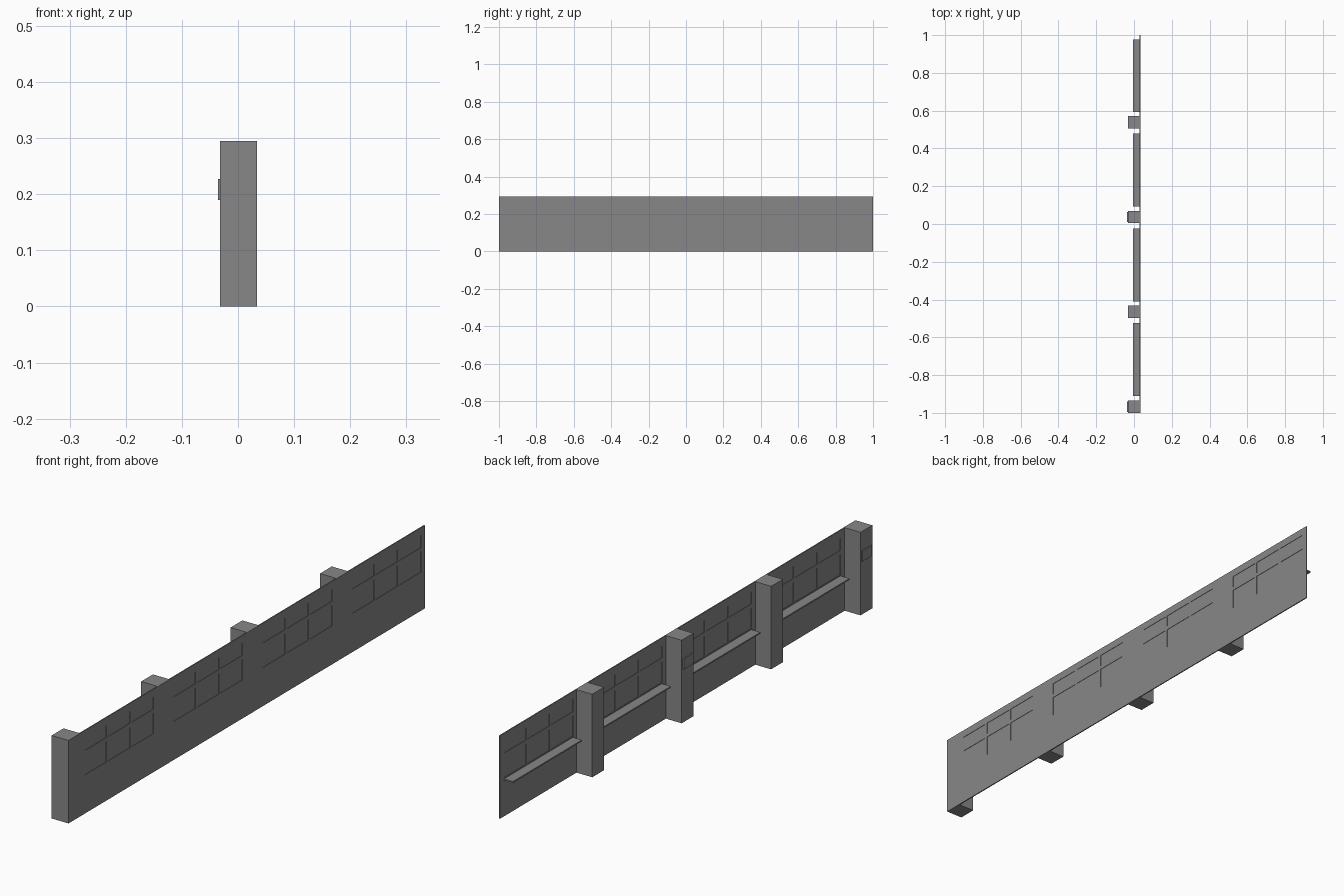
import bpy, bmesh
from mathutils import Vector

cube = bpy.data.objects.get("Cube")
if cube:
    bpy.data.objects.remove(cube, do_unlink=True)

HEIGHT = 0.295
WALL_BACK, WALL_FRONT = 0.030, 0.034
BAY_STARTS = [-0.91, -0.41, 0.093, 0.592]
PANE, BAR = 0.122, 0.010
BAY = 3 * PANE + 2 * BAR
PANE_ROWS = [(0.137, 0.210), (0.224, 0.267)]
RECESS = 0.0014

grey = bpy.data.materials.new("concrete_grey")
grey.use_nodes = True
colour = (0.245, 0.245, 0.245, 1)
grey.diffuse_color = colour
grey.node_tree.nodes["Principled BSDF"].inputs["Base Color"].default_value = colour


def add_object(name, bm):
    bmesh.ops.recalc_face_normals(bm, faces=bm.faces)
    mesh = bpy.data.meshes.new(name)
    bm.to_mesh(mesh)
    bm.free()
    mesh.materials.append(grey)
    obj = bpy.data.objects.new(name, mesh)
    bpy.context.collection.objects.link(obj)
    return obj


def box(name, low, high):
    low, high = Vector(low), Vector(high)
    bm = bmesh.new()
    bmesh.ops.create_cube(bm, size=1)
    bmesh.ops.scale(bm, vec=high - low, verts=bm.verts)
    bmesh.ops.translate(bm, vec=(low + high) / 2, verts=bm.verts)
    return add_object(name, bm)


# Long thin wall: a grid sheet with the window panes pushed in
panes_y = [(s + i * (PANE + BAR), s + i * (PANE + BAR) + PANE)
           for s in BAY_STARTS for i in range(3)]
ys = [-1.0] + [y for pane in panes_y for y in pane] + [1.0]
zs = [0.0] + [z for row in PANE_ROWS for z in row] + [HEIGHT]
half = (WALL_FRONT - WALL_BACK) / 2

bm = bmesh.new()
grid = [[bm.verts.new((half, y, z)) for z in zs] for y in ys]
panes = []
for i in range(len(ys) - 1):
    for j in range(len(zs) - 1):
        face = bm.faces.new((grid[i][j], grid[i + 1][j],
                             grid[i + 1][j + 1], grid[i][j + 1]))
        if i % 2 and j % 2:
            panes.append(face)
pushed = bmesh.ops.extrude_discrete_faces(bm, faces=panes)["faces"]
bmesh.ops.translate(bm, vec=(-RECESS, 0, 0),
                    verts=[v for f in pushed for v in f.verts])

# Matching back side, joined around the rim
copy = bmesh.ops.duplicate(bm, geom=bm.verts[:] + bm.edges[:] + bm.faces[:])["geom"]
back_verts = [g for g in copy if isinstance(g, bmesh.types.BMVert)]
back_faces = [g for g in copy if isinstance(g, bmesh.types.BMFace)]
bmesh.ops.scale(bm, vec=(-1, 1, 1), verts=back_verts)
bmesh.ops.reverse_faces(bm, faces=back_faces)
bmesh.ops.bridge_loops(bm, edges=[e for e in bm.edges if e.is_boundary])
bmesh.ops.translate(bm, vec=(WALL_BACK + half, 0, 0), verts=bm.verts)
add_object("window_wall", bm)

# Posts, with a small plate on every second one, and a sill under each window
for i, start in enumerate(BAY_STARTS):
    y0 = -1 + i * 0.502
    y1 = y0 + 0.066
    box(f"post_{i + 1}", (-0.032, y0, 0), (WALL_BACK, y1, HEIGHT))
    if i % 2 == 0:
        box(f"post_plate_{i + 1}", (-0.036, y0 + 0.006, 0.190),
            (-0.032, y1 - 0.006, 0.227))
    box(f"window_sill_{i + 1}", (-0.005, start, 0.128),
        (WALL_BACK, start + BAY, 0.133))
